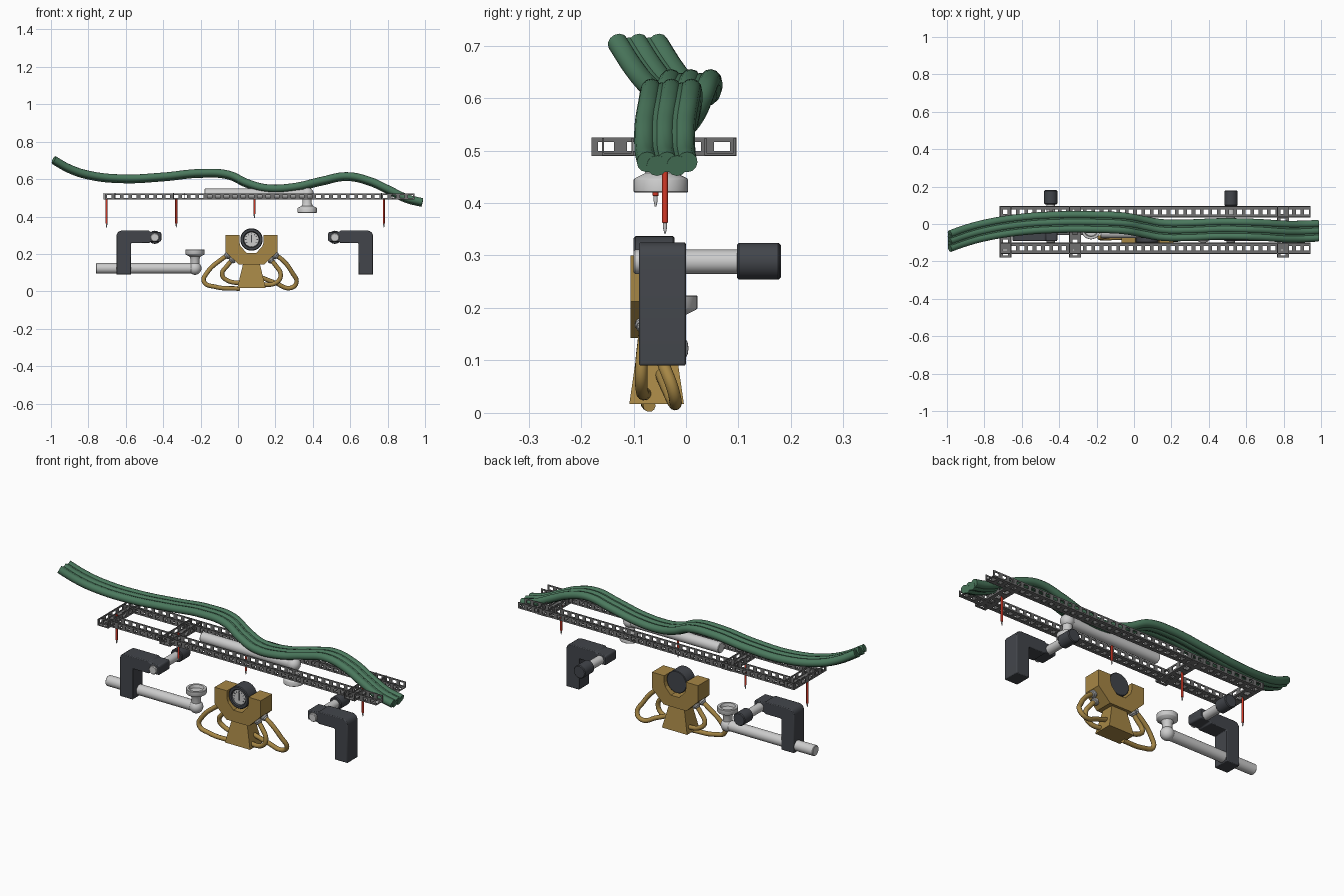
import bpy, bmesh, math
from mathutils import Matrix, Vector

if "Cube" in bpy.data.objects:
    bpy.data.objects.remove(bpy.data.objects["Cube"])


def mat(name, rgb):
    m = bpy.data.materials.new(name)
    m.diffuse_color = (*rgb, 1)
    m.use_nodes = True
    m.node_tree.nodes["Principled BSDF"].inputs["Base Color"].default_value = m.diffuse_color
    return m


GREEN = mat("green_rubber", (0.07, 0.19, 0.11))
DARK = mat("dark_metal", (0.055, 0.06, 0.07))
RED = mat("red", (0.65, 0.04, 0.02))
BRASS = mat("brass", (0.38, 0.24, 0.06))
STEEL = mat("steel", (0.16, 0.16, 0.16))


def finish(bm, name, material=None, smooth=True, bevel=0):
    bmesh.ops.recalc_face_normals(bm, faces=bm.faces)
    me = bpy.data.meshes.new(name)
    bm.to_mesh(me)
    bm.free()
    ob = bpy.data.objects.new(name, me)
    bpy.context.collection.objects.link(ob)
    if material:
        me.materials.append(material)
    if bevel:
        b = ob.modifiers.new("bevel", 'BEVEL')
        b.width, b.segments = bevel, 2
    if smooth:
        bpy.ops.object.select_all(action='DESELECT')
        bpy.context.view_layer.objects.active = ob
        ob.select_set(True)
        bpy.ops.object.shade_smooth_by_angle(angle=math.radians(35))
    return ob


def box(bm, lo, hi):
    lo, hi = Vector(lo), Vector(hi)
    bmesh.ops.create_cube(bm, size=1, matrix=Matrix.Translation((lo + hi) / 2) @ Matrix.Diagonal((*(hi - lo), 1)))


def lathe(name, profile, origin, direction, material=None, n=32):
    """Revolve (radius, height) points about an axis."""
    bm = bmesh.new()
    vs = [bm.verts.new((r, 0, h)) for r, h in profile]
    es = [bm.edges.new(p) for p in zip(vs, vs[1:])]
    bmesh.ops.spin(bm, geom=vs + es, cent=(0, 0, 0), axis=(0, 0, 1), angle=math.tau, steps=n)
    bmesh.ops.remove_doubles(bm, verts=bm.verts, dist=1e-5)
    rot = Vector(direction).to_track_quat('Z', 'Y').to_matrix().to_4x4()
    bm.transform(Matrix.Translation(origin) @ rot)
    return finish(bm, name, material)


def rod(name, a, b, r, material=None, c=0.003):
    d = Vector(b) - Vector(a)
    h = d.length
    return lathe(name, [(0, 0), (r - c, 0), (r, c), (r, h - c), (r - c, h), (0, h)], a, d, material)


def prism(name, pts, y0, y1, material, bevel=0):
    """Extrude an x-z outline along y."""
    bm = bmesh.new()
    f = bm.faces.new([bm.verts.new((x, y0, z)) for x, z in pts])
    g = bmesh.ops.extrude_face_region(bm, geom=[f])['geom']
    bmesh.ops.translate(bm, vec=(0, y1 - y0, 0), verts=[v for v in g if isinstance(v, bmesh.types.BMVert)])
    return finish(bm, name, material, bevel > 0, bevel)


def tube(name, pts, r, material, res=8):
    cu = bpy.data.curves.new(name, 'CURVE')
    cu.dimensions = '3D'
    cu.bevel_depth, cu.bevel_resolution, cu.resolution_u = r, 4, res
    cu.use_fill_caps = True
    sp = cu.splines.new('BEZIER')
    sp.bezier_points.add(len(pts) - 1)
    for bp, p in zip(sp.bezier_points, pts):
        bp.co = p
        bp.handle_left_type = bp.handle_right_type = 'AUTO'
    cu.materials.append(material)
    ob = bpy.data.objects.new(name, cu)
    bpy.context.collection.objects.link(ob)
    bpy.ops.object.select_all(action='DESELECT')
    bpy.context.view_layer.objects.active = ob
    ob.select_set(True)
    bpy.ops.object.convert(target='MESH')
    bpy.ops.object.shade_smooth_by_angle(angle=math.radians(40))


# Green hose bundle: three tubes on top, two nestled between
path = [(-.985, -.092, .702), (-.9, -.062, .655), (-.8, -.035, .622), (-.62, -.005, .602), (-.4, .01, .612),
        (-.2, .01, .631), (-.05, .003, .622), (.05, -.015, .577), (.15, -.032, .55), (.3, -.033, .556),
        (.45, -.027, .59), (.58, -.028, .614), (.7, -.033, .59), (.8, -.04, .545), (.9, -.04, .497), (.985, -.036, .475)]
for i, (dy, dz) in enumerate([(-.038, .003), (0, .003), (.038, .003), (-.019, -.004), (.019, -.004)]):
    tube(f"green_hose_{i + 1}", [(x, y + dy, z + dz) for x, y, z in path], 0.02, GREEN)


# Perforated U channels: long rails and cross members
def channel(name, length, n, width, z0, h, place):
    bm = bmesh.new()
    t, p = 0.004, length / n
    hw = width / 2
    plates = [(lambda u, v, w: (u, v, z0 + w), width, 0.026),
              (lambda u, v, w: (u, -hw + w, z0 + h / 2 + v), h, 0.017),
              (lambda u, v, w: (u, hw - t + w, z0 + h / 2 + v), h, 0.017)]
    for f, wid, slot in plates:
        for a, b in ((-wid / 2, -slot / 2), (slot / 2, wid / 2)):
            box(bm, f(-length / 2, a, 0), f(length / 2, b, t))
        for i in range(n + 1):
            c = -length / 2 + i * p
            a, b = max(c - p * .22, -length / 2), min(c + p * .22, length / 2)
            box(bm, f(a, -slot / 2, 0), f(b, slot / 2, t))
    bm.transform(place)
    finish(bm, name, STEEL, False)


for name, y in (("rail_front", -.13), ("rail_back", .065)):
    channel(name, 1.655, 37, .06, .491, .033, Matrix.Translation((.117, y, 0)))
for i, x in enumerate((-.687, -.315, .797)):
    channel(f"cross_member_{i + 1}", .276, 5, .064, .49, .035,
            Matrix.Translation((x, -.042, 0)) @ Matrix.Rotation(math.pi / 2, 4, 'Z'))

# Red probes with steel tips hanging from the rack
for i, (x, y, z) in enumerate([(-.703, -.04, .342), (-.33, -.04, .342), (.088, -.058, .393), (.78, -.04, .342)]):
    rod(f"red_probe_{i + 1}", (x, y, z + .02), (x, y, .5), .0055, RED, .001)
    lathe(f"probe_tip_{i + 1}", [(0, 0), (.0015, 0), (.004, .012), (.004, .022), (0, .022)], (x, y, z), (0, 0, 1), n=12)


# Pale pipes, each with an elbow and a flanged cup
def pipe(name, start, corner, s):
    rod(name, start, corner, .028)
    lathe(name + "_elbow", [(.035 * math.sin(a * math.pi / 10), -.035 * math.cos(a * math.pi / 10)) for a in range(11)],
          corner, (0, 0, 1))
    lathe(name + "_cup", [(0, 0), (.024, 0), (.024, .05), (.03, .064), (.05, .074), (.052, .077), (.052, .099),
                          (.05, .101), (.038, .101), (.034, .085), (0, .085)], corner, (0, 0, s))


pipe("lower_pipe", (-.76, -.03, .123), (-.23, -.03, .123), 1)
pipe("upper_pipe", (-.18, -.048, .521), (.37, -.048, .521), -1)

# Dark L brackets, each with a cross bar and knob
arc = [(.03 - .03 * math.cos(a * math.pi / 8), .295 + .03 * math.sin(a * math.pi / 8)) for a in range(5)]
profile = [(0, .09)] + arc + [(.175, .325), (.18, .318), (.235, .318), (.24, .31), (.24, .272), (.235, .265),
                              (.18, .265), (.175, .258), (.078, .258), (.078, .09)]
for name, x0, s, px, dy in (("left", -.65, 1, -.445, .005), ("right", .722, -1, .518, -.003)):
    prism(name + "_bracket", [(x0 + s * x, z) for x, z in profile], -.09, 0, DARK, .004)
    rod(name + "_cross_bar", (px, -.1, .288), (px, .11, .288), .023)
    rod(name + "_knob", (px, .1 + dy, .289), (px, .18 + dy * .2, .289), .035, DARK, .004)

# Brass valve block with a notch for the gauge
cx, cy = .072, -.056
half = [(.025, .205), (.058, .24), (.065, .262), (.065, .3), (.139, .3), (.139, .212), (.068, .143)]
outline = half + [(-x, z) for x, z in reversed(half)]
prism("valve_block", [(cx + x, z) for x, z in outline], -.106, -.008, BRASS)

# Tapered brass base
bm = bmesh.new()
lo = [bm.verts.new((cx + a * .076, cy + b * .052, .017)) for a, b in ((-1, -1), (1, -1), (1, 1), (-1, 1))]
hi = [bm.verts.new((cx + a * .043, cy + b * .032, .155)) for a, b in ((-1, -1), (1, -1), (1, 1), (-1, 1))]
bm.faces.new(lo)
bm.faces.new(hi)
for i in range(4):
    j = (i + 1) % 4
    bm.faces.new((lo[i], lo[j], hi[j], hi[i]))
finish(bm, "valve_base", BRASS, False)

# Round gauge: casing, dial, ticks and needle
lathe("gauge_case", [(0, 0), (.057, 0), (.06, .003), (.06, .074), (.056, .078), (.044, .078), (.04, .07), (0, .07)],
      (cx, -.022, .277), (0, -1, 0), DARK)
rod("gauge_dial", (cx, -.09, .277), (cx, -.094, .277), .039, None, .0005)
bm = bmesh.new()
for i in range(9):
    a = math.radians(-30 + 30 * i)
    b = bmesh.ops.create_cube(bm, size=1)['verts']
    bmesh.ops.transform(bm, verts=b, matrix=Matrix.Translation((cx, -.0945, .277)) @ Matrix.Rotation(a, 4, 'Y')
                        @ Matrix.Translation((-.031, 0, 0)) @ Matrix.Diagonal((.009, .002, .003, 1)))
box(bm, (cx - .002, -.0965, .26), (cx + .002, -.0935, .302))
finish(bm, "gauge_marks", DARK, False)

# Brass hose loops from the block to the base, with steel fittings
loops = {
    "left_outer": [(-.035, -.06, .205), (-.09, -.06, .17), (-.165, -.07, .1), (-.182, -.075, .052), (-.12, -.075, .024), (.01, -.07, .014)],
    "left_inner": [(-.015, -.045, .185), (-.055, -.045, .14), (-.085, -.04, .09), (-.06, -.035, .06), (.03, -.04, .042)],
    "right_outer": [(.18, -.06, .205), (.235, -.06, .17), (.29, -.045, .1), (.312, -.025, .045), (.28, -.02, .018), (.2, -.035, .045), (.11, -.05, .08)],
    "right_inner": [(.16, -.075, .185), (.2, -.08, .14), (.228, -.085, .09), (.21, -.085, .05), (.11, -.075, .035)],
}
for name, pts in loops.items():
    tube(name + "_hose", pts, .012, BRASS)
    a, b = Vector(pts[0]), Vector(pts[1])
    rod(name + "_fitting", a, a.lerp(b, .6), .016)
    rod(name + "_collar", a.lerp(b, .3), a.lerp(b, .48), .02)
